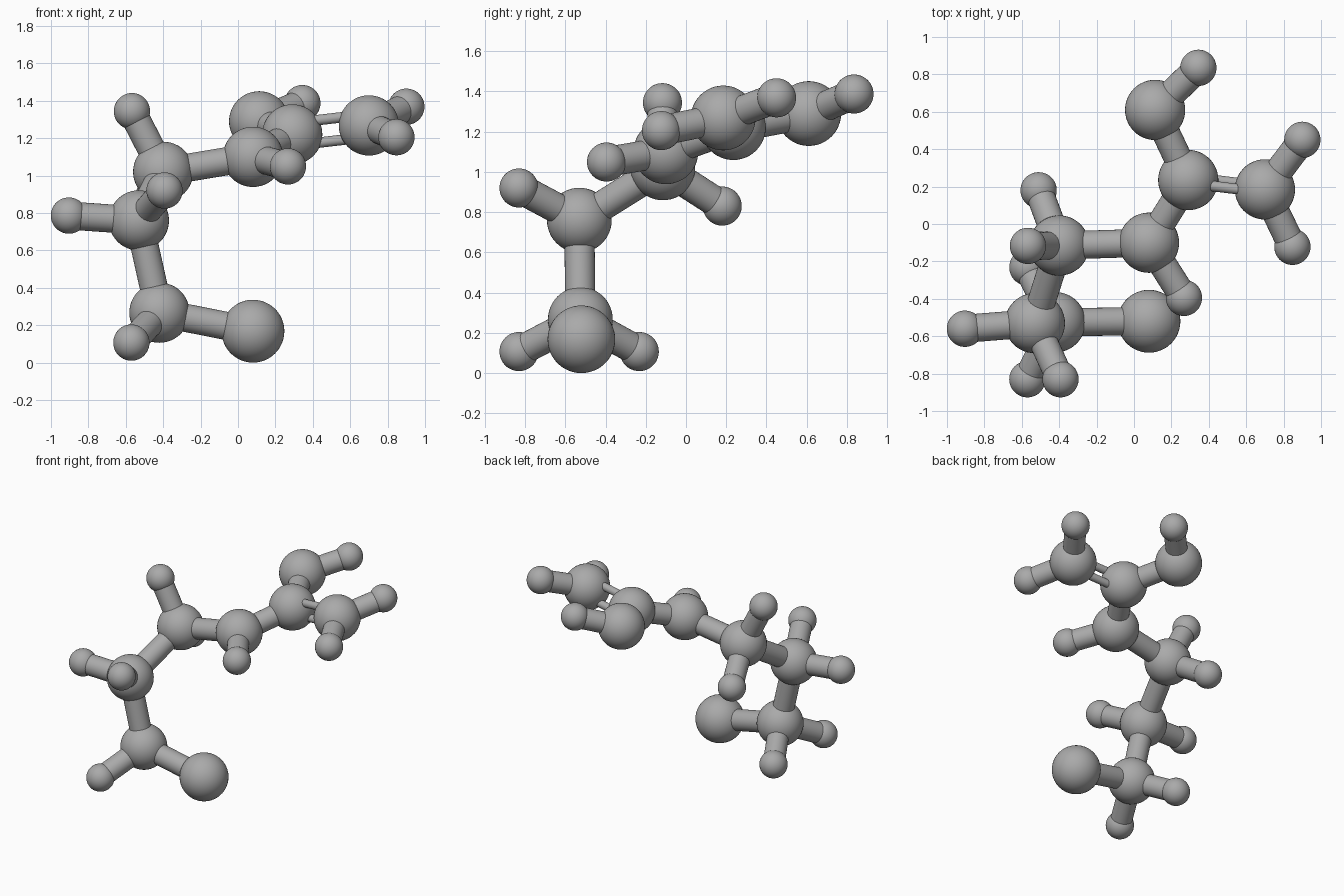
import bpy
from mathutils import Vector

cube = bpy.data.objects.get("Cube")
if cube:
    bpy.data.objects.remove(cube, do_unlink=True)

grey = bpy.data.materials.new("mid_grey")
grey.use_nodes = True
colour = (0.4, 0.4, 0.4, 1)
grey.diffuse_color = colour
grey.node_tree.nodes["Principled BSDF"].inputs["Base Color"].default_value = colour

HEAVY, LARGE, SMALL = 0.161, 0.168, 0.097
ROD, THIN_ROD, PAIR_GAP = 0.075, 0.028, 0.062

# Ball centres and radii
balls = {
    "end_ball": ((0.08, -0.52, 0.168), LARGE),
    "chain_ball_1": ((-0.42, -0.525, 0.267), HEAVY),
    "chain_ball_2": ((-0.53, -0.53, 0.76), HEAVY),
    "chain_ball_3": ((-0.40, -0.115, 1.02), HEAVY),
    "chain_ball_4": ((0.08, -0.10, 1.10), HEAVY),
    "chain_ball_5": ((0.29, 0.235, 1.22), HEAVY),
    "chain_ball_6": ((0.70, 0.185, 1.268), HEAVY),
    "branch_ball": ((0.113, 0.61, 1.29), HEAVY),
    "small_ball_1_front": ((-0.57, -0.83, 0.107), SMALL),
    "small_ball_1_back": ((-0.57, -0.232, 0.107), SMALL),
    "small_ball_2_side": ((-0.904, -0.56, 0.786), SMALL),
    "small_ball_2_front": ((-0.393, -0.83, 0.92), SMALL),
    "small_ball_3_top": ((-0.567, -0.117, 1.344), SMALL),
    "small_ball_3_back": ((-0.51, 0.18, 0.83), SMALL),
    "small_ball_4": ((0.267, -0.395, 1.049), SMALL),
    "small_ball_6_back": ((0.90, 0.45, 1.368), SMALL),
    "small_ball_6_front": ((0.847, -0.122, 1.205), SMALL),
    "small_ball_branch": ((0.344, 0.835, 1.387), SMALL),
}


def finish(name):
    obj = bpy.context.object
    obj.name = name
    obj.data.materials.append(grey)
    bpy.ops.object.shade_smooth_by_angle()


def centre(name):
    return Vector(balls[name][0])


def rod(name, a, b, radius=ROD, offset=Vector()):
    start, end = centre(a) + offset, centre(b) + offset
    axis = end - start
    bpy.ops.mesh.primitive_cylinder_add(
        vertices=32, radius=radius, depth=axis.length, location=(start + end) / 2,
        rotation=axis.to_track_quat("Z", "Y").to_euler())
    finish(name)


# Balls
for name, (location, radius) in balls.items():
    bpy.ops.mesh.primitive_uv_sphere_add(segments=48, ring_count=24, radius=radius, location=location)
    finish(name)

# Main chain rods
chain = ["end_ball"] + [f"chain_ball_{i}" for i in range(1, 6)]
for i, (a, b) in enumerate(zip(chain, chain[1:])):
    rod(f"chain_rod_{i}", a, b)
rod("branch_rod", "chain_ball_5", "branch_ball")

# Rods to the small balls
for name in balls:
    if name.startswith("small_ball"):
        key = name.split("_")[2]
        parent = "branch_ball" if key == "branch" else f"chain_ball_{key}"
        rod(name.replace("ball", "rod", 1), parent, name)

# Pair of thin rods, set above and below the local plane
hub = centre("chain_ball_5")
normal = (centre("chain_ball_6") - hub).cross(centre("branch_ball") - hub).normalized()
for side, sign in (("upper", 1), ("lower", -1)):
    rod(f"double_rod_{side}", "chain_ball_5", "chain_ball_6", THIN_ROD, normal * PAIR_GAP * sign)
